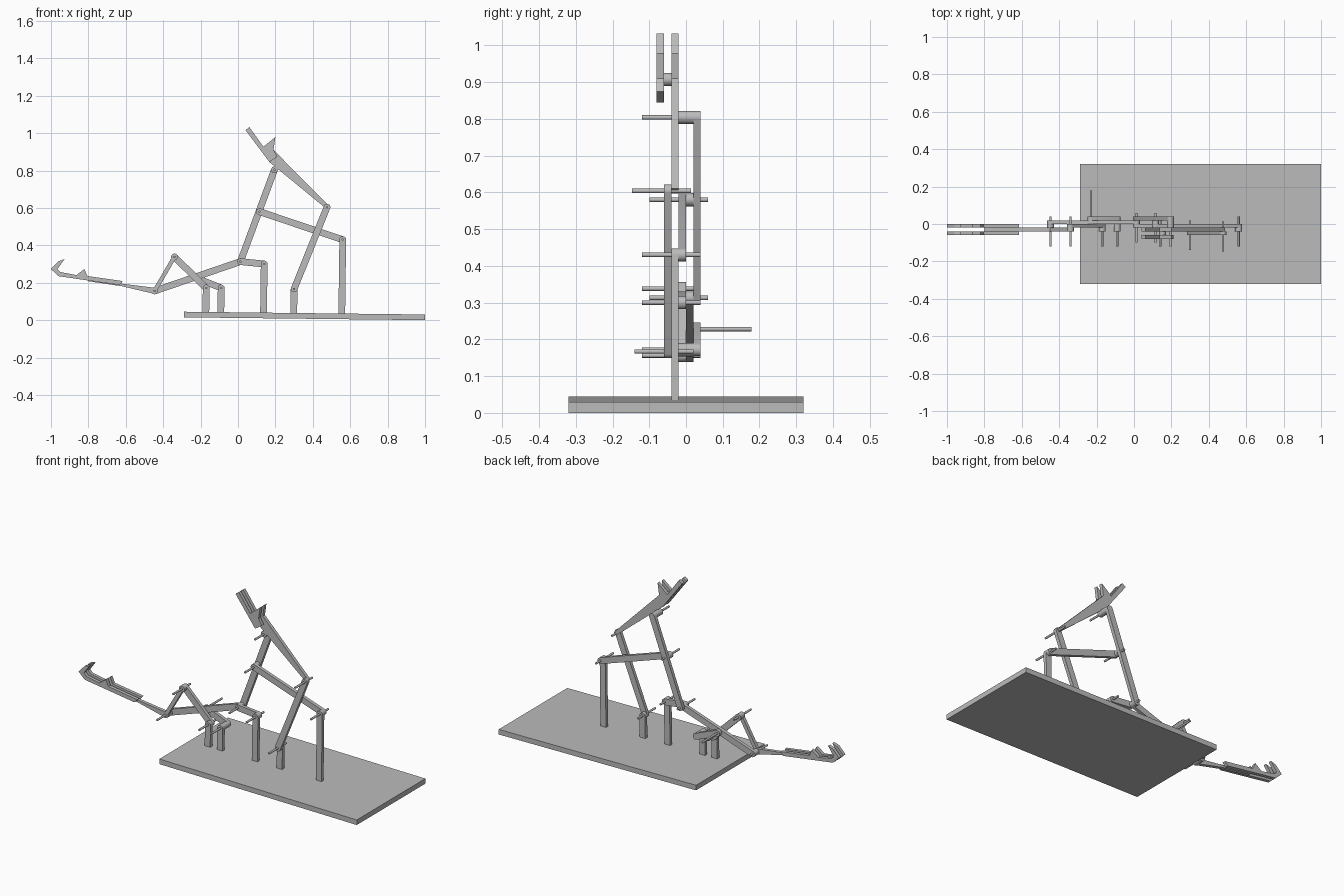
import bpy, bmesh, math
from mathutils import Vector

cube = bpy.data.objects.get("Cube")
if cube:
    bpy.data.objects.remove(cube, do_unlink=True)

grey = bpy.data.materials.new("plain grey")
grey.use_nodes = True
grey.diffuse_color = (0.5, 0.5, 0.5, 1)
grey.node_tree.nodes["Principled BSDF"].inputs["Base Color"].default_value = (0.5, 0.5, 0.5, 1)

T = 0.02      # plate thickness, also the layer spacing in y
R = 0.018     # radius of link ends and bosses


def plate(name, outline, y0, y1, smooth=False):
    """Extrude an (x, z) outline from y0 to y1."""
    bm = bmesh.new()
    face = bm.faces.new([bm.verts.new((x, y0, z)) for x, z in outline])
    ext = bmesh.ops.extrude_face_region(bm, geom=[face])
    verts = [v for v in ext["geom"] if isinstance(v, bmesh.types.BMVert)]
    bmesh.ops.translate(bm, vec=(0, y1 - y0, 0), verts=verts)
    bmesh.ops.recalc_face_normals(bm, faces=bm.faces)
    mesh = bpy.data.meshes.new(name)
    bm.to_mesh(mesh)
    bm.free()
    mesh.materials.append(grey)
    obj = bpy.data.objects.new(name, mesh)
    bpy.context.collection.objects.link(obj)
    if smooth:
        bpy.ops.object.select_all(action="DESELECT")
        obj.select_set(True)
        bpy.context.view_layer.objects.active = obj
        bpy.ops.object.shade_smooth_by_angle(angle=math.radians(35))
    return obj


def arc(c, r, start, sweep, n):
    return [(c[0] + r * math.cos(start + sweep * i / n),
             c[1] + r * math.sin(start + sweep * i / n)) for i in range(n + 1)]


def rod(name, c, r, y0, y1):
    return plate(name, arc(c, r, 0, math.tau, 24)[:-1], y0, y1, True)


def link(name, a, b, y0, r=R):
    """Flat bar with round ends from joint a to joint b."""
    t = math.atan2(b[1] - a[1], b[0] - a[0])
    h = math.pi / 2
    plate(name, arc(a, r, t + h, math.pi, 12) + arc(b, r, t - h, math.pi, 12), y0, y0 + T, True)


def post(name, top):
    """Upright with a round top, leaning slightly with the base."""
    foot = top[0] - 0.012 * top[1]
    plate(name, [(foot - R, 0.03), (foot + R, 0.03)] + arc(top, R, 0, math.pi, 12),
          -2 * T, -T, True)


# Joint positions in the x-z plane
rocker_base, crank_base = (-0.17, 0.172), (-0.09, 0.172)
elbow_base, drive_base, beam_base = (0.14, 0.30), (0.30, 0.167), (0.56, 0.43)
drive_top, arm_mid, arm_top = (0.476, 0.604), (0.115, 0.58), (0.195, 0.804)
elbow, jaw_joint, rocker_top = (0.013, 0.313), (-0.446, 0.156), (-0.34, 0.338)
crank_end = (-0.23, 0.228)

# Slightly tilted base board
plate("base_board", [(-0.29, 0.015), (1.0, 0.0), (1.0, 0.03), (-0.29, 0.045)], -0.32, 0.32)

# Uprights
for name, top in (("rocker_post", rocker_base), ("crank_post", crank_base),
                  ("elbow_post", elbow_base), ("drive_post", drive_base),
                  ("beam_post", beam_base)):
    post(name, top)

# Moving links, by layer
link("drive_link", drive_base, drive_top, -3 * T)
link("rocker_link", rocker_base, rocker_top, -T)
link("elbow_link", elbow_base, elbow, -T)
link("cross_beam", arm_mid, beam_base, -T)
link("lower_arm", jaw_joint, elbow, 0)
link("upper_arm", elbow, arm_top, T)
link("crank_arm", crank_base, crank_end, T)

# Spacer bosses filling gaps between layers
for name, c, y0, y1 in (("arm_top_boss", arm_top, -2 * T, T), ("arm_mid_boss", arm_mid, 0, T),
                        ("crank_boss", crank_base, -T, T), ("jaw_boss", jaw_joint, -2 * T, 0),
                        ("rocker_boss", rocker_top, -2 * T, -T),
                        ("upper_jaw_spacer", (0.153, 0.907), -3 * T, -2 * T)):
    rod(name, c, R, y0, y1)

# Hinge pins, all of one length, centred on their layers
for name, c, mid in (("rocker_base", rocker_base, -0.04), ("crank_base", crank_base, -0.04),
                     ("elbow_base", elbow_base, -0.04), ("drive_base", drive_base, -0.06),
                     ("beam_base", beam_base, -0.04), ("drive_top", drive_top, -0.067),
                     ("arm_mid", arm_mid, -0.02), ("arm_top", arm_top, -0.04),
                     ("elbow", elbow, -0.02), ("jaw", jaw_joint, -0.04),
                     ("rocker_top", rocker_top, -0.04)):
    rod(name + "_pin", c, 0.006, mid - 0.08, mid + 0.08)
rod("crank_handle", crank_end, 0.006, T, 0.178)

# Upper jaw: long driven plate and a short outer cheek
tip = [(0.136, 0.927), (0.061, 1.032), (0.04, 1.016), (0.168, 0.845)]
horn = [(0.19, 0.91), (0.2, 0.979)]
plate("upper_jaw_plate", tip + [(0.47, 0.597), (0.486, 0.611)] + horn, -2 * T, -T)
plate("upper_jaw_cheek", tip + [(0.211, 0.874)] + horn, -4 * T, -3 * T)

# Lower jaw: rigid bell crank between two toothed cheeks
plate("lower_jaw_tail", [(-0.8, 0.208), (-0.62, 0.181), (-0.446, 0.14),
                         (-0.446, 0.173), (-0.62, 0.195), (-0.8, 0.216)], -2 * T, -T)
link("lower_jaw_lever", jaw_joint, rocker_top, -2 * T, 0.011)
cheek = [(-1.0, 0.273), (-0.96, 0.315), (-0.928, 0.326), (-0.965, 0.273), (-0.949, 0.257),
         (-0.864, 0.241), (-0.821, 0.273), (-0.805, 0.236), (-0.616, 0.209),
         (-0.634, 0.188), (-0.96, 0.235)]
for name, y0 in (("lower_jaw_front_cheek", -3 * T), ("lower_jaw_back_cheek", -T)):
    plate(name, cheek, y0, y0 + T)
